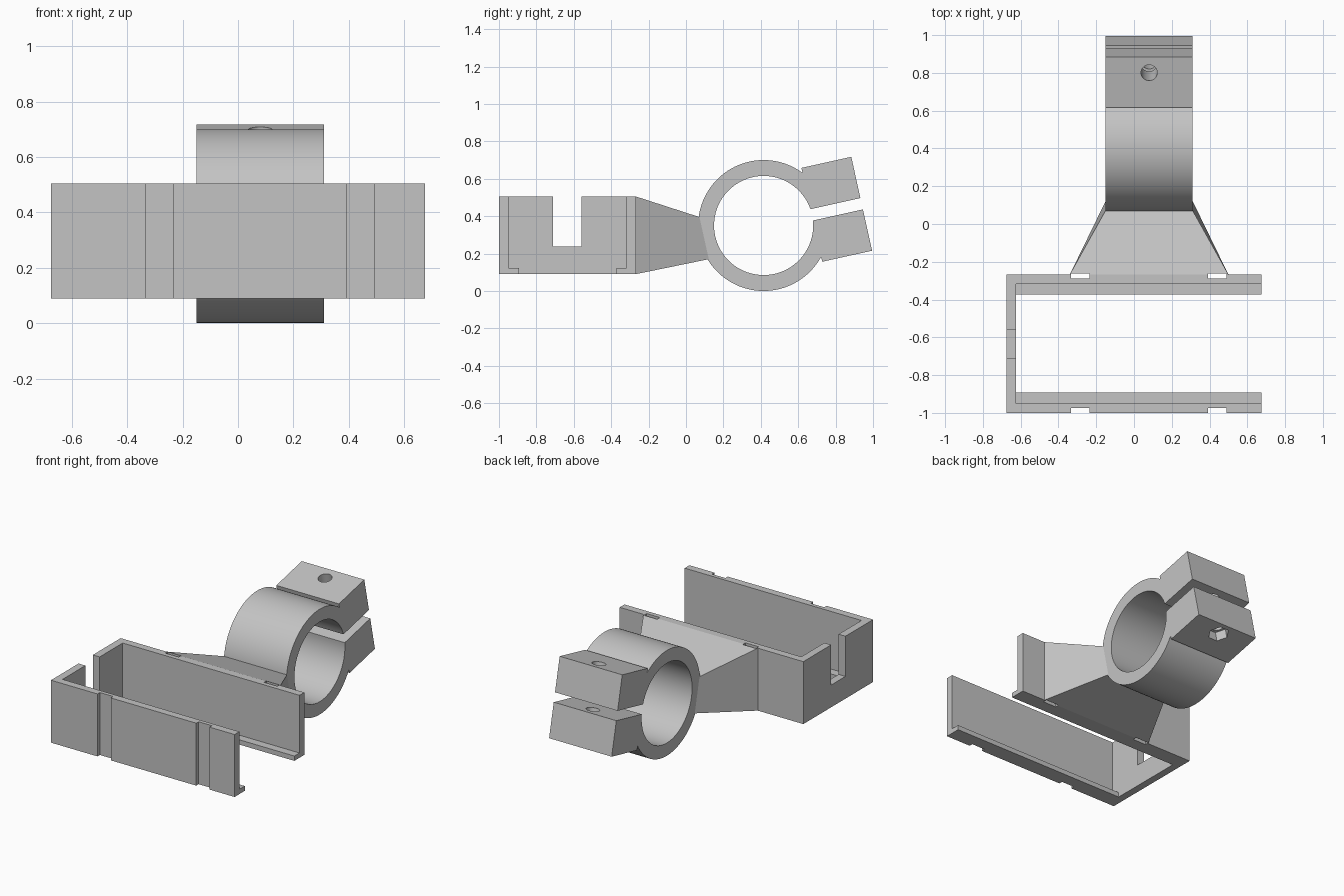
import bpy, bmesh
from math import radians, sin, cos, asin, atan2, pi, sqrt
from mathutils import Vector

if "Cube" in bpy.data.objects:
    bpy.data.objects.remove(bpy.data.objects["Cube"], do_unlink=True)

grey = bpy.data.materials.new("plain grey")
grey.use_nodes = True
grey.diffuse_color = (0.55, 0.55, 0.55, 1)
grey.node_tree.nodes["Principled BSDF"].inputs["Base Color"].default_value = grey.diffuse_color

# Main dimensions
BOTTOM, TOP = 0.09, 0.505
HALF_X, WALL = 0.675, 0.05
FRONT, BACK = -1.0, -0.268
RING_X0, RING_X1 = -0.15, 0.31
RING_Y, RING_Z, R_OUT, R_IN = 0.415, 0.35, 0.35, 0.265
TILT = radians(12.5)


def new_object(name, bm):
    bmesh.ops.recalc_face_normals(bm, faces=bm.faces)
    mesh = bpy.data.meshes.new(name)
    bm.to_mesh(mesh)
    bm.free()
    mesh.materials.append(grey)
    obj = bpy.data.objects.new(name, mesh)
    bpy.context.collection.objects.link(obj)
    return obj


def loft(name, start, end):
    """Solid between two matching closed loops."""
    bm = bmesh.new()
    a = [bm.verts.new(p) for p in start]
    b = [bm.verts.new(p) for p in end]
    bm.faces.new(a)
    bm.faces.new(b[::-1])
    for i in range(len(a)):
        j = (i + 1) % len(a)
        bm.faces.new((a[i], a[j], b[j], b[i]))
    return new_object(name, bm)


def prism(name, profile, lo, hi, place):
    return loft(name, [place(p, q, lo) for p, q in profile],
                [place(p, q, hi) for p, q in profile])


def upright(x, y, z):
    return Vector((x, y, z))


def clamp_side(u, v, x):
    """Tilted clamp frame: u points along the tabs, v across the gap."""
    return Vector((x, RING_Y + u * cos(TILT) - v * sin(TILT),
                   RING_Z + u * sin(TILT) + v * cos(TILT)))


def clamp_down(x, u, v):
    return clamp_side(u, v, x)


def box(name, x0, x1, y0, y1, z0, z1):
    return prism(name, [(x0, y0), (x1, y0), (x1, y1), (x0, y1)], z0, z1, upright)


def combine(obj, tool, operation):
    mod = obj.modifiers.new(operation, "BOOLEAN")
    mod.operation, mod.solver, mod.object = operation, "EXACT", tool
    bpy.context.view_layer.objects.active = obj
    bpy.ops.object.modifier_apply(modifier=mod.name)
    bpy.data.objects.remove(tool, do_unlink=True)


def arc(radius, a0, a1, steps):
    return [(radius * cos(a0 + (a1 - a0) * i / steps),
             radius * sin(a0 + (a1 - a0) * i / steps)) for i in range(steps + 1)]


# Three-walled holder, open to the left
inner_x = -HALF_X + WALL
holder = prism("holder", [
    (-HALF_X, FRONT), (HALF_X, FRONT), (HALF_X, FRONT + WALL), (inner_x, FRONT + WALL),
    (inner_x, BACK - WALL), (HALF_X, BACK - WALL), (HALF_X, BACK), (-HALF_X, BACK)],
    BOTTOM, TOP, upright)

# Ledges along the bottom of the long walls
for y0, y1 in ((FRONT + 0.02, -0.893), (-0.372, BACK - 0.02)):
    combine(holder, box("ledge", -HALF_X + 0.02, HALF_X, y0, y1, BOTTOM, 0.122), "UNION")

# Cable notch in the end wall
combine(holder, box("notch", -0.8, -0.55, -0.71, -0.56, 0.238, 0.7), "DIFFERENCE")

# Tapered neck
neck = loft("neck",
            [(-0.34, BACK, BOTTOM), (0.5, BACK, BOTTOM), (0.5, BACK, TOP), (-0.34, BACK, TOP)],
            [(RING_X0, 0.122, 0.17), (RING_X1, 0.122, 0.17),
             (RING_X1, 0.072, 0.395), (RING_X0, 0.072, 0.395)])

# Strap slots: grooves on the front wall, hidden channels behind the back wall
for x0 in (-0.333, 0.393):
    x1 = x0 + 0.098
    combine(holder, box("groove", x0, x1, FRONT - 0.1, FRONT + 0.025, 0, 0.7), "DIFFERENCE")
    for part in (holder, neck):
        combine(part, box("slot", x0, x1, -0.288, -0.262, 0, 0.7), "DIFFERENCE")

# Split ring with two clamp tabs, drawn as one outline
gap, tab_u, tab_end, tab_v = 0.031, 0.264, 0.537, 0.257
a_in = asin(gap / R_IN)
a_out = atan2(sqrt(R_OUT ** 2 - tab_u ** 2), tab_u)
outline = arc(R_IN, a_in, 2 * pi - a_in, 90)
outline += [(tab_end, -gap), (tab_end, -tab_v), (tab_u, -tab_v)]
outline += arc(R_OUT, 2 * pi - a_out, a_out, 80)
outline += [(tab_u, tab_v), (tab_end, tab_v), (tab_end, gap)]
clamp = prism("clamp_ring", outline, RING_X0, RING_X1, clamp_side)

# Bolt hole through both tabs and a hexagonal nut pocket underneath
bolt_x, bolt_u = 0.08, 0.452
for radius, sides, lo, hi in ((0.043, 32, -0.4, 0.4), (0.066, 6, -0.4, -0.19)):
    shape = [(bolt_x + p, bolt_u + q) for p, q in arc(radius, 0, 2 * pi, sides)[:-1]]
    combine(clamp, prism("bolt_cut", shape, lo, hi, clamp_down), "DIFFERENCE")

# Smooth curved surfaces, keep edges sharp
for obj in (holder, neck, clamp):
    bpy.ops.object.select_all(action="DESELECT")
    obj.select_set(True)
    bpy.context.view_layer.objects.active = obj
    bpy.ops.object.shade_smooth_by_angle(angle=radians(30))
